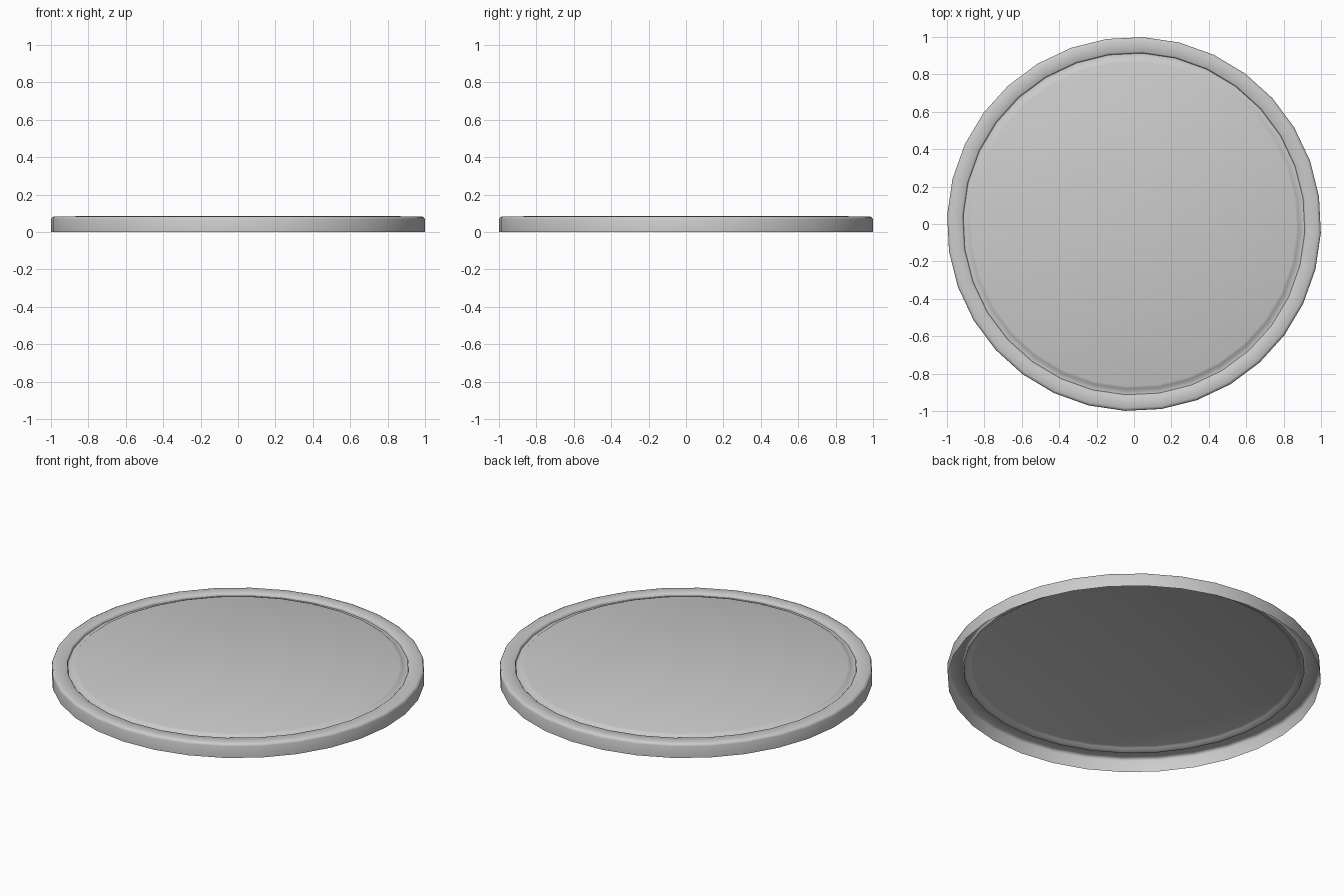
import bpy, math

if "Cube" in bpy.data.objects:
    bpy.data.objects.remove(bpy.data.objects["Cube"])

SIDES = 32
OFFSET = math.radians(8.5)

# radius, height: open skirt, rounded rim, shallow groove, flat centre
PROFILE = [(1.0, 0.0), (1.0, 0.068), (0.996, 0.078), (0.985, 0.083),
           (0.922, 0.083), (0.917, 0.079), (0.914, 0.068),
           (0.897, 0.068), (0.882, 0.080), (0.868, 0.085)]

verts, faces = [], []
for r, z in PROFILE:
    for i in range(SIDES):
        a = OFFSET + i * math.tau / SIDES
        verts.append((r * math.cos(a), r * math.sin(a), z))
for k in range(len(PROFILE) - 1):
    for i in range(SIDES):
        j = (i + 1) % SIDES
        faces.append((k * SIDES + i, k * SIDES + j,
                      (k + 1) * SIDES + j, (k + 1) * SIDES + i))
# flat centre panel
last = (len(PROFILE) - 1) * SIDES
faces.append(tuple(range(last, last + SIDES)))

mesh = bpy.data.meshes.new("round_lid")
mesh.from_pydata(verts, [], faces)
lid = bpy.data.objects.new("round_lid", mesh)
bpy.context.collection.objects.link(lid)
bpy.context.view_layer.objects.active = lid
lid.select_set(True)
bpy.ops.object.shade_smooth_by_angle(angle=math.radians(50))
